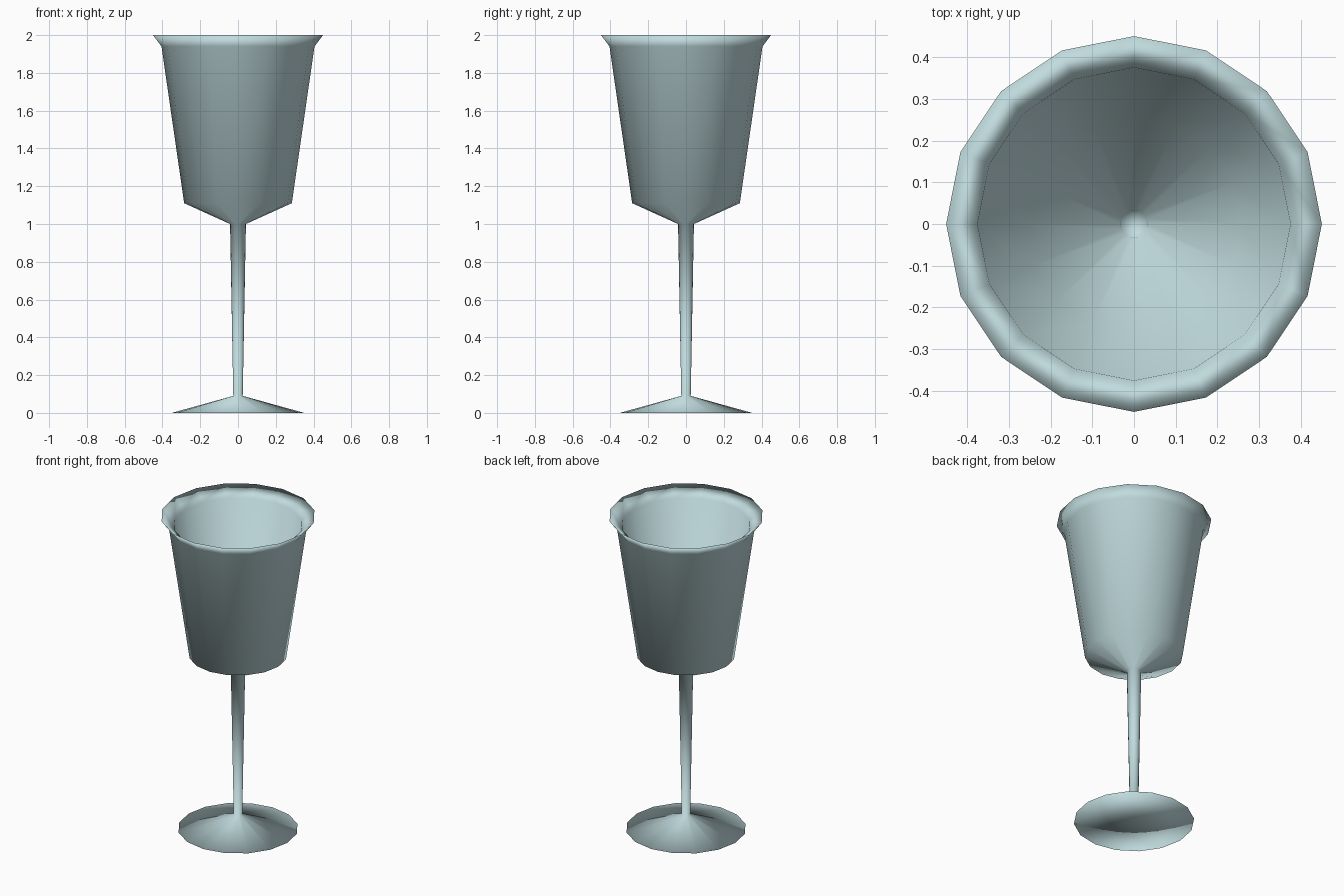
import bpy, bmesh, math

if "Cube" in bpy.data.objects:
    bpy.data.objects.remove(bpy.data.objects["Cube"])

SIDES = 16

# Half cross-section as (radius, height), from under the foot, up the outside,
# over the rim and down the inside of the bowl
foot = [(0.0, 0.0), (0.35, 0.0)]
stem = [(0.025, 0.09), (0.042, 1.0)]
bowl_outside = [(0.285, 1.11), (0.405, 1.94)]
rim = [(0.45, 2.0)]
bowl_inside = [(0.375, 1.94), (0.26, 1.13), (0.033, 1.03)]
well = [(0.028, 1.01), (0.0, 1.01)]
profile = foot + stem + bowl_outside + rim + bowl_inside + well


def lathe(name, points, material):
    """Turn a half profile around the z axis into a smooth closed solid."""
    bm = bmesh.new()
    rings = []
    for r, z in points:
        count = SIDES if r > 0 else 1
        rings.append([bm.verts.new((r * math.cos(math.tau * i / SIDES),
                                    r * math.sin(math.tau * i / SIDES), z))
                      for i in range(count)])
    for low, high in zip(rings, rings[1:]):
        for i in range(SIDES):
            j = i + 1
            corners = [low[i % len(low)], low[j % len(low)],
                       high[j % len(high)], high[i % len(high)]]
            bm.faces.new(list(dict.fromkeys(corners)))
    bmesh.ops.recalc_face_normals(bm, faces=bm.faces[:])
    for face in bm.faces:
        face.smooth = True
    mesh = bpy.data.meshes.new(name)
    bm.to_mesh(mesh)
    bm.free()
    mesh.materials.append(material)
    obj = bpy.data.objects.new(name, mesh)
    bpy.context.collection.objects.link(obj)
    return obj


# Goblet: foot, stem and bowl in one turned piece
glass = bpy.data.materials.new("pale_blue_glass")
glass.diffuse_color = (0.53, 0.71, 0.73, 1.0)
glass.use_nodes = True
glass.node_tree.nodes["Principled BSDF"].inputs["Base Color"].default_value = glass.diffuse_color
lathe("goblet", profile, glass)
